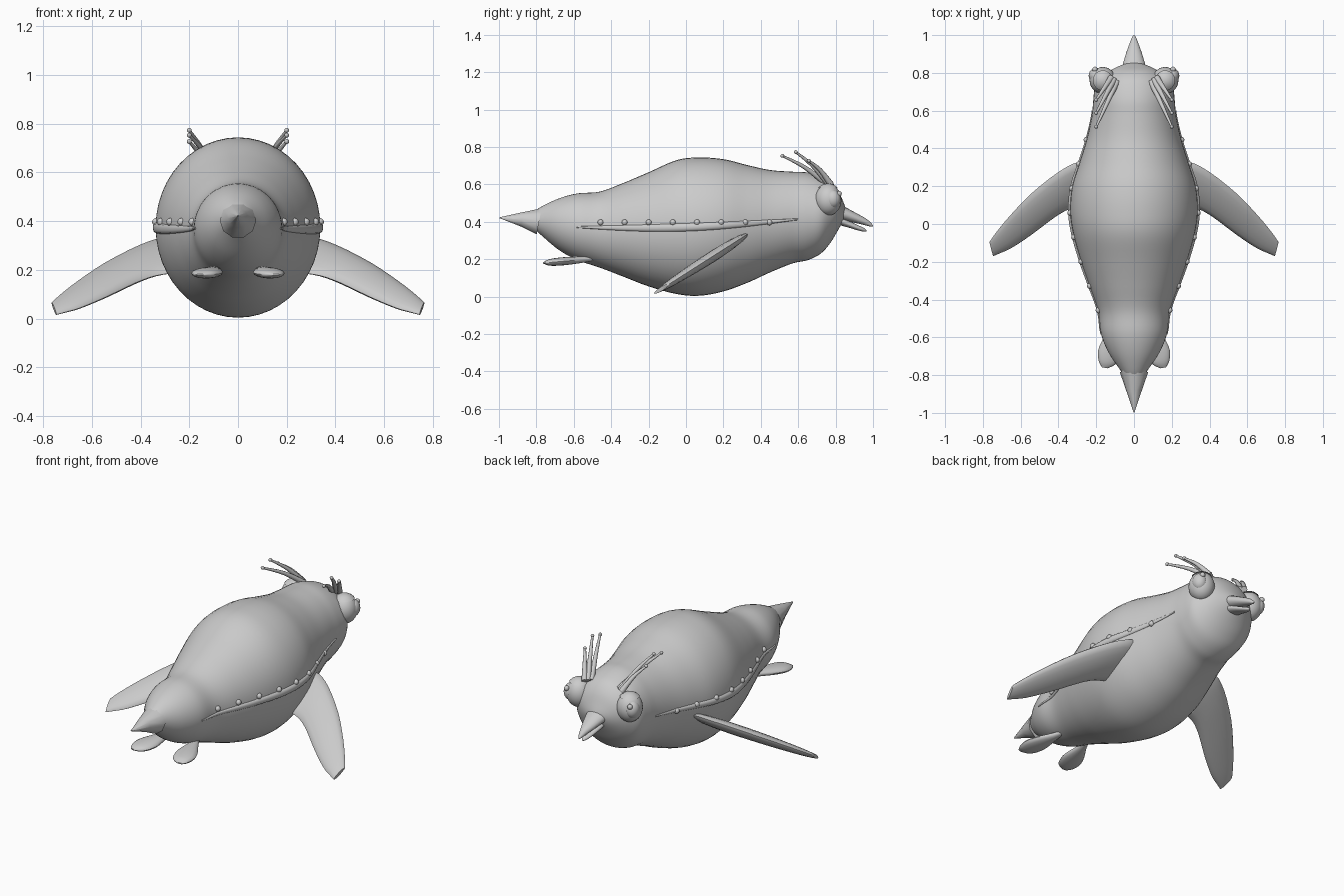
import bpy, bmesh, math
from mathutils import Vector, Matrix

if "Cube" in bpy.data.objects:
    bpy.data.objects.remove(bpy.data.objects["Cube"])

grey = bpy.data.materials.new("plain grey")
grey.diffuse_color = (0.6, 0.6, 0.6, 1)
grey.use_nodes = True
grey.node_tree.nodes["Principled BSDF"].inputs["Base Color"].default_value = grey.diffuse_color


def finish(name, bm, angle=50):
    bmesh.ops.recalc_face_normals(bm, faces=bm.faces)
    me = bpy.data.meshes.new(name)
    bm.to_mesh(me)
    bm.free()
    ob = bpy.data.objects.new(name, me)
    bpy.context.collection.objects.link(ob)
    me.materials.append(grey)
    bpy.ops.object.select_all(action='DESELECT')
    ob.select_set(True)
    bpy.context.view_layer.objects.active = ob
    bpy.ops.object.shade_smooth_by_angle(angle=math.radians(angle))
    return ob


def spline(rows, n):
    """Smoothly resample a list of rows of numbers."""
    out = []
    for i in range(len(rows) - 1):
        a, b = rows[max(i - 1, 0)], rows[i]
        c, d = rows[i + 1], rows[min(i + 2, len(rows) - 1)]
        for k in range(n):
            t = k / n
            out.append([q + .5 * t * (r - p + t * (2*p - 5*q + 4*r - s + t * (3*(q - r) + s - p)))
                        for p, q, r, s in zip(a, b, c, d)])
    return out + [list(rows[-1])]


def loft(name, stations, sides, angle=50):
    """Elliptical rings, each given as centre and two half axes, with capped ends."""
    bm = bmesh.new()
    rings = []
    for c, u, v in stations:
        rings.append([bm.verts.new(c + u * math.cos(a) + v * math.sin(a))
                      for a in (2 * math.pi * i / sides for i in range(sides))])
    for r, s in zip(rings, rings[1:]):
        for i in range(sides):
            j = (i + 1) % sides
            bm.faces.new((r[i], r[j], s[j], s[i]))
    bm.faces.new(rings[0])
    bm.faces.new(rings[-1])
    return finish(name, bm, angle)


def ball(name, centre, radii, seg=24, cut=None):
    bm = bmesh.new()
    bmesh.ops.create_uvsphere(bm, u_segments=seg, v_segments=seg // 2, radius=1)
    if cut is not None:
        bmesh.ops.bisect_plane(bm, geom=bm.verts[:] + bm.edges[:] + bm.faces[:],
                               plane_co=(0, 0, cut), plane_no=(0, 0, 1), clear_inner=True)
        bmesh.ops.holes_fill(bm, edges=bm.edges[:])
    bm.transform(Matrix.Translation(centre) @ Matrix.Diagonal((*radii, 1)))
    return finish(name, bm)


# Body: y, bottom, top, half width
BODY = spline([(-.82, .37, .45, .04), (-.77, .325, .483, .075), (-.68, .25, .525, .135),
               (-.58, .195, .552, .175), (-.46, .155, .562, .19), (-.33, .105, .61, .235),
               (-.2, .055, .665, .28), (-.05, .014, .73, .322), (.07, .005, .744, .338),
               (.2, .028, .735, .327), (.33, .075, .703, .287), (.45, .13, .677, .25),
               (.57, .178, .668, .224), (.65, .195, .664, .216), (.72, .23, .645, .207),
               (.77, .285, .62, .175), (.81, .35, .575, .13), (.84, .405, .51, .07),
               (.855, .44, .47, .02)], 5)
loft("body", [(Vector((0, y, (b + t) / 2)), Vector((w, 0, 0)), Vector((0, 0, (t - b) / 2)))
              for y, b, t, w in BODY], 48)


def side_x(y, z):
    """Half width of the body at a given length and height."""
    r = min(BODY, key=lambda q: abs(q[0] - y))
    nxt = [q for q in BODY if q[0] > y][0]
    prv = [q for q in BODY if q[0] <= y][-1]
    f = (y - prv[0]) / (nxt[0] - prv[0])
    _, b, t, w = [p + f * (q - p) for p, q in zip(prv, nxt)]
    return w * math.sqrt(max(0, 1 - ((z - (b + t) / 2) / ((t - b) / 2)) ** 2))


X, Y, Z = Vector((1, 0, 0)), Vector((0, 1, 0)), Vector((0, 0, 1))

# Tail cone
loft("tail", [(Vector((0, -.785, .403)), X * .075, Z * .073 + Y * .014),
              (Vector((0, -.88, .412)), X * .042, Z * .04),
              (Vector((0, -.998, .422)), X * .002, Z * .002)], 10)

# Beak: y, centre z, half width, half height
for name, rows in (("upper_beak", [(.79, .46, .075, .045), (.85, .442, .058, .037),
                                   (.91, .42, .04, .027), (.96, .4, .022, .019), (.985, .387, .012, .012),
                                   (1.0, .378, .003, .004)]),
                   ("lower_beak", [(.79, .42, .055, .03), (.86, .392, .042, .02),
                                   (.92, .368, .026, .014), (.95, .358, .014, .01), (.965, .353, .003, .003)])):
    loft(name, [(Vector((0, y, z)), X * w, Z * h) for y, z, w, h in spline(rows, 3)], 16)


def paddle(name, rows, slope, sides=16):
    """Thin lens plate: front edge xy, back edge xy, half thickness; slope gives z from x, y."""
    st = []
    for ax, ay, bx, by, h in rows:
        a, b = Vector((ax, ay, slope(ax, ay))), Vector((bx, by, slope(bx, by)))
        n = Vector((slope(0, 0) - slope(1, 0), slope(0, 0) - slope(0, 1), 1)).normalized()
        st.append(((a + b) / 2, (a - b) / 2, n * h))
    loft(name, st, sides)


for s, side in ((1, "right"), (-1, "left")):
    # Flipper
    wing = [(.22, .31, .26, .10, .018), (.29, .33, .34, .08, .026), (.40, .275, .42, .035, .03),
            (.545, .16, .54, -.055, .028), (.66, .04, .645, -.125, .022),
            (.73, -.045, .71, -.155, .016), (.765, -.095, .745, -.17, .01)]
    paddle(side + "_flipper", [(s * a, b, s * c, d, h) for a, b, c, d, h in spline(wing, 3)],
           lambda x, y: .125 + .636 * y)

    # Foot
    foot = [(.085, -.47, .065, -.475, .008), (.12, -.54, .07, -.55, .016), (.165, -.61, .062, -.65, .021),
            (.19, -.67, .075, -.71, .021), (.187, -.725, .10, -.745, .016), (.17, -.758, .14, -.764, .004)]
    paddle(side + "_foot", [(s * a, b, s * c, d, h) for a, b, c, d, h in spline(foot, 3)],
           lambda x, y: .245 + .085 * y)

    # Side flap, a thin lens hugging the body
    flap = []
    for i in range(41):
        t = i / 40
        y = -.585 + 1.185 * t
        bulge = max(math.sin(math.pi * t), .02)
        z = .372 + .042 * t - .022 * bulge
        x = side_x(y, z)
        flap.append((Vector((s * x, y, z)), Z * (.004 + .017 * bulge), X * (.004 + .008 * bulge)))
    loft(side + "_flap", flap, 10)

    # Row of studs above the flap
    for k in range(8):
        y = -.457 + .129 * k
        ball(f"{side}_stud_{k + 1}", (s * side_x(y, .397), y, .397), (.016,) * 3, 12)

    # Eye, lid, iris and glint
    ball(side + "_eye", (s * .165, .76, .517), (.07, .071, .083), 32)
    ball(side + "_eyelid", (s * .165, .76, .517), (.076, .077, .088), 32, cut=.72)
    ball(side + "_iris", (s * .2, .785, .522), (.04, .042, .05), 24)
    ball(side + "_glint", (s * .207, .818, .55), (.015,) * 3, 12)

    # Crest plumes with beaded tips
    for k, (bx, by, tip) in enumerate([(.09, .755, (.2, .515, .753)), (.105, .765, (.2, .587, .773)),
                                       (.12, .775, (.2, .657, .727))]):
        a, b = Vector((s * bx, by, .6)), Vector((s * tip[0], tip[1], tip[2]))
        m = (a + b) / 2 + Vector((0, 0, .015))
        d = (b - a).normalized()
        u = d.cross(Z).normalized()
        v = d.cross(u)
        rows = spline([(*a, .017), (*m, .011), (*b, .006)], 4)
        loft(f"{side}_plume_{k + 1}", [(Vector(r[:3]), u * r[3], v * r[3]) for r in rows], 10)
        ball(f"{side}_plume_bead_{k + 1}", b, (.01,) * 3, 12)
